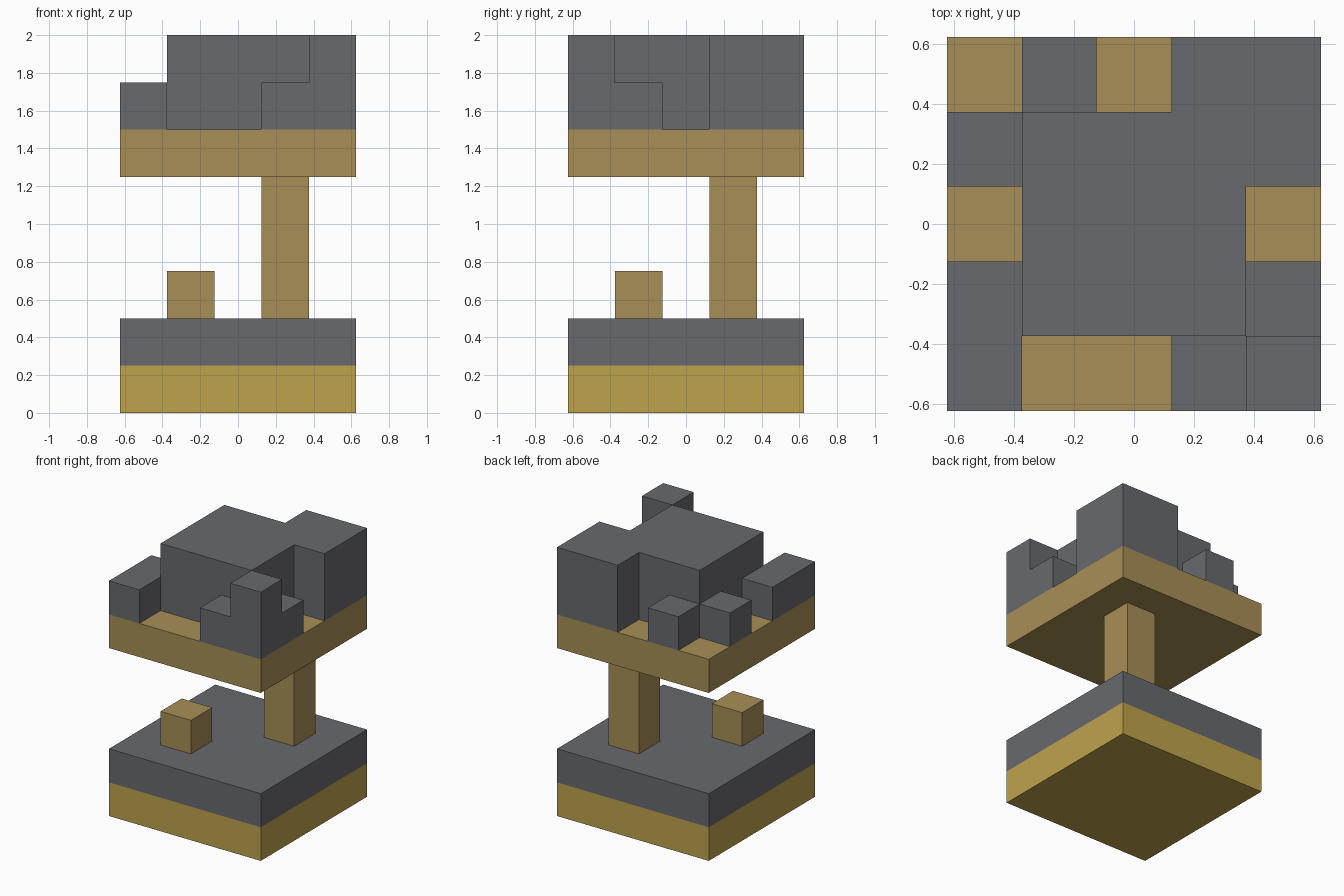
import bpy
import bmesh
from mathutils import Vector

if "Cube" in bpy.data.objects:
    bpy.data.objects.remove(bpy.data.objects["Cube"])

U = 0.25  # edge of one block


def make_material(name, rgb):
    mat = bpy.data.materials.new(name)
    mat.use_nodes = True
    mat.diffuse_color = (*rgb, 1)
    mat.node_tree.nodes["Principled BSDF"].inputs["Base Color"].default_value = (*rgb, 1)
    return mat


grey = make_material("stone grey", (0.14, 0.144, 0.158))
tan = make_material("wood tan", (0.39, 0.275, 0.093))
gold = make_material("sand gold", (0.515, 0.366, 0.074))


def block_part(name, cells, mat):
    """One closed mesh around a set of grid cells; x and y count from the centre, z from the floor."""
    cells = set(cells)
    bm = bmesh.new()
    for cell in cells:
        centre = Vector((cell[0], cell[1], cell[2] + 0.5))
        for axis in range(3):
            for side in (-1, 1):
                normal = Vector((0, 0, 0))
                normal[axis] = side
                if tuple(int(c + n) for c, n in zip(cell, normal)) in cells:
                    continue
                a = Vector((0, 0, 0))
                a[(axis + 1) % 3] = 0.5
                b = normal.cross(a)
                mid = centre + normal / 2
                corners = (mid - a - b, mid + a - b, mid + a + b, mid - a + b)
                bm.faces.new([bm.verts.new(p * U) for p in corners])
    bmesh.ops.remove_doubles(bm, verts=bm.verts, dist=0.001)
    bmesh.ops.dissolve_limit(bm, angle_limit=0.01, verts=bm.verts, edges=bm.edges)
    mesh = bpy.data.meshes.new(name)
    bm.to_mesh(mesh)
    bm.free()
    mesh.materials.append(mat)
    obj = bpy.data.objects.new(name, mesh)
    bpy.context.collection.objects.link(obj)
    return obj


def slab(level, reach=2):
    span = range(-reach, reach + 1)
    return [(x, y, level) for x in span for y in span]


# Base layers
block_part("base_bottom", slab(0), gold)
block_part("base_top", slab(1), grey)

# Stump and column standing on the base
block_part("stump", [(-1, -1, 2)], tan)
block_part("column", [(1, 1, z) for z in (2, 3, 4)], tan)

# Upper platform
block_part("platform", slab(5), tan)

# Stepped mass on the platform: a core with rim blocks one or two high
low = [(1, -2), (2, -1), (-2, -2), (-2, -1), (-2, 1), (-1, 2)]
high = [(2, -2), (2, 1), (2, 2), (1, 2)]
crown = slab(6, 1) + slab(7, 1)
crown += [(x, y, 6) for x, y in low + high]
crown += [(x, y, 7) for x, y in high]
block_part("crown", crown, grey)
